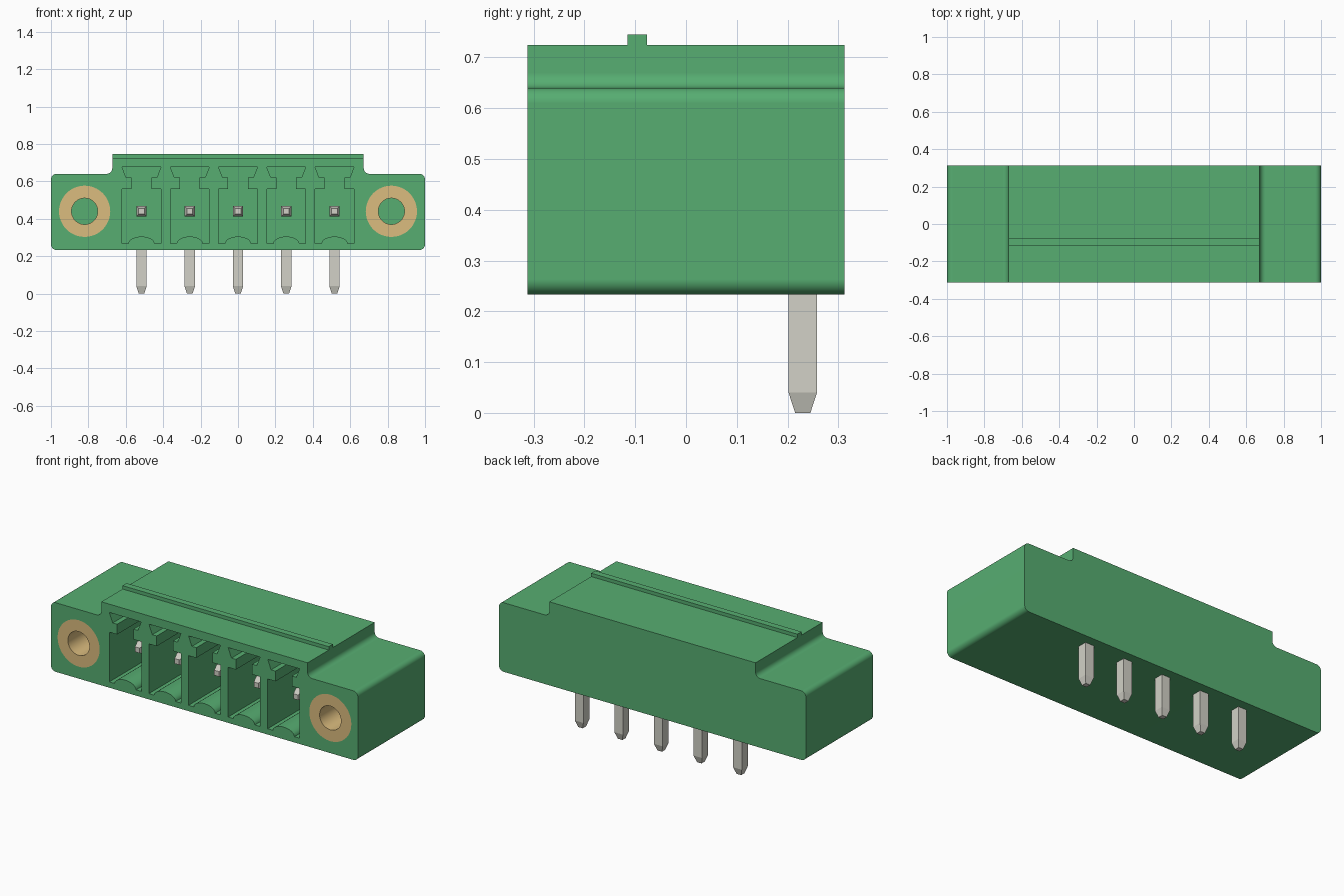
import bpy, bmesh, math
from mathutils import Matrix, Vector

cube = bpy.data.objects.get("Cube")
if cube:
    bpy.data.objects.remove(cube)

FRONT, BACK = -0.312, 0.312
PITCH, PIN_Z, PIN_Y = 0.258, 0.44, 0.23
POCKET_BACK, NUT_BACK = 0.17, 0.1
NUT_X, NUT_R, BORE_R = 0.82, 0.137, 0.07
CENTRES = [PITCH * i for i in range(-2, 3)]


def make_material(name, rgb):
    """Flat material from display (sRGB) values."""
    lin = [((c + 0.055) / 1.055) ** 2.4 for c in rgb] + [1]
    mat = bpy.data.materials.new(name)
    mat.use_nodes = True
    mat.diffuse_color = lin
    mat.node_tree.nodes["Principled BSDF"].inputs["Base Color"].default_value = lin
    return mat


GREEN = make_material("green plastic", (0.34, 0.68, 0.445))
METAL = make_material("tinned metal", (0.824, 0.82, 0.781))
BRASS = make_material("brass", (0.859, 0.738, 0.496))


def prism(bm, outline, y0, y1):
    """Extrude an x-z outline along y."""
    face = bm.faces.new([bm.verts.new((x, y0, z)) for x, z in outline])
    out = bmesh.ops.extrude_face_region(bm, geom=[face])
    moved = [g for g in out["geom"] if isinstance(g, bmesh.types.BMVert)]
    bmesh.ops.translate(bm, verts=moved, vec=(0, y1 - y0, 0))
    bmesh.ops.recalc_face_normals(bm, faces=bm.faces)


def circle(cx, cz, r, n=48):
    return [(cx + r * math.cos(math.tau * i / n), cz + r * math.sin(math.tau * i / n))
            for i in range(n)]


def finish(bm, name, mat):
    mesh = bpy.data.meshes.new(name)
    bm.to_mesh(mesh)
    bm.free()
    mesh.materials.append(mat)
    obj = bpy.data.objects.new(name, mesh)
    bpy.context.collection.objects.link(obj)
    return obj


def activate(obj):
    bpy.ops.object.select_all(action='DESELECT')
    obj.select_set(True)
    bpy.context.view_layer.objects.active = obj


# Housing block: stepped outline with rounded flange corners and shoulders
half = [(1, 0.233), (1, 0.64), (0.672, 0.64), (0.672, 0.725)]
bm = bmesh.new()
prism(bm, half + [(-x, z) for x, z in reversed(half)], FRONT, BACK)
rounded = [e for e in bm.edges
           if abs(e.verts[0].co.y - e.verts[1].co.y) > 0.1 and e.verts[0].co.z < 0.7]
bmesh.ops.bevel(bm, geom=rounded, offset=0.03, segments=6, profile=0.5, affect='EDGES')
housing = finish(bm, "housing", GREEN)

# Cutter: keyed plug pockets with a raised floor, and round nut seats
side = [(0.104, 0.267), (0.104, 0.56), (0.053, 0.56), (0.053, 0.62),
        (0.082, 0.62), (0.104, 0.676)]
bump = [(0.07 * math.cos(a), 0.267 + 0.038 * math.sin(a))
        for a in (math.pi * (1 - i / 12) for i in range(13))]
pocket = side + [(-x, z) for x, z in reversed(side)] + bump
bm = bmesh.new()
for cx in CENTRES:
    prism(bm, [(cx + x, z) for x, z in pocket], FRONT - 0.1, POCKET_BACK)
for s in (-1, 1):
    prism(bm, circle(s * NUT_X, PIN_Z, NUT_R), FRONT - 0.1, NUT_BACK)
cutter = finish(bm, "pocket_cutter", GREEN)
cutter.hide_render = True

activate(housing)
cut = housing.modifiers.new("pockets", 'BOOLEAN')
cut.operation, cut.solver, cut.object = 'DIFFERENCE', 'EXACT', cutter
bpy.ops.object.modifier_apply(modifier=cut.name)
bpy.data.objects.remove(cutter)
bpy.ops.object.shade_smooth_by_angle(angle=math.radians(30))
housing.modifiers.new("flat_normals", 'WEIGHTED_NORMAL').keep_sharp = True

# Coding rib along the top
bm = bmesh.new()
prism(bm, [(-0.672, 0.72), (0.672, 0.72), (0.672, 0.745), (-0.672, 0.745)], -0.115, -0.077)
finish(bm, "top_rib", GREEN)

# Threaded nuts: brass tubes flush with the flange faces
for s, label in ((-1, "right"), (1, "left")):
    bm = bmesh.new()
    rings = [[bm.verts.new((x, y, z)) for x, z in circle(s * NUT_X, PIN_Z, r)]
             for r, y in ((NUT_R, FRONT), (NUT_R, NUT_BACK), (BORE_R, NUT_BACK), (BORE_R, FRONT))]
    for a, b in zip(rings, rings[1:] + rings[:1]):
        for i in range(len(a)):
            j = (i + 1) % len(a)
            bm.faces.new((a[i], a[j], b[j], b[i]))
    bmesh.ops.recalc_face_normals(bm, faces=bm.faces)
    activate(finish(bm, label + "_nut", BRASS))
    bpy.ops.object.shade_smooth_by_angle(angle=math.radians(30))


def square_pin(bm, start, tip):
    """Square bar from start to tip with a tapered point."""
    start, tip = Vector(start), Vector(tip)
    axis = (tip - start).normalized()
    wide = Vector((1, 0, 0))
    across = axis.cross(wide)
    rings = []
    for centre, h in ((start, 0.028), (tip - axis * 0.04, 0.028), (tip, 0.015)):
        rings.append([bm.verts.new(centre + wide * h * u + across * h * v)
                      for u, v in ((-1, -1), (1, -1), (1, 1), (-1, 1))])
    for a, b in zip(rings, rings[1:]):
        for i in range(4):
            j = (i + 1) % 4
            bm.faces.new((a[i], a[j], b[j], b[i]))
    bm.faces.new(rings[0])
    bm.faces.new(rings[-1])
    bmesh.ops.recalc_face_normals(bm, faces=bm.faces)


# Angled contact pins: one leg into the pocket, one down to the board
for n, cx in enumerate(CENTRES, 1):
    bm = bmesh.new()
    square_pin(bm, (cx, PIN_Y, PIN_Z), (cx, -0.2, PIN_Z))
    square_pin(bm, (cx, PIN_Y, PIN_Z + 0.028), (cx, PIN_Y, 0))
    finish(bm, f"contact_pin_{n}", METAL)
